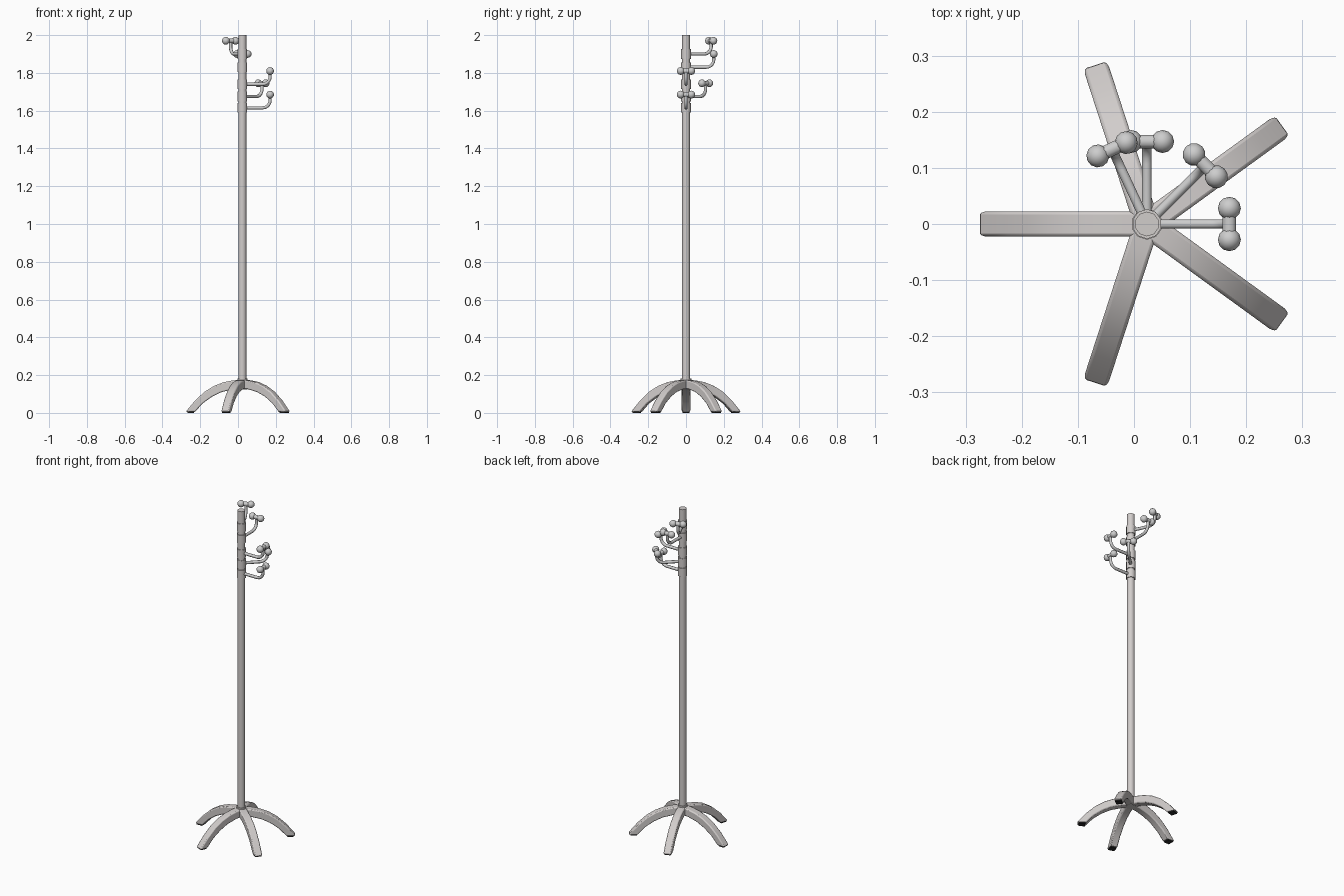
import bpy, bmesh, math
from mathutils import Vector, Matrix

if "Cube" in bpy.data.objects:
    bpy.data.objects.remove(bpy.data.objects["Cube"])

CX = 0.023  # pole axis offset in x


def mat(name, c):
    m = bpy.data.materials.new(name)
    m.diffuse_color = (*c, 1)
    m.use_nodes = True
    m.node_tree.nodes["Principled BSDF"].inputs["Base Color"].default_value = m.diffuse_color
    return m


WOOD = mat("pale grey", (0.64, 0.61, 0.60))
METAL = mat("neutral grey", (0.61, 0.61, 0.61))
BLACK = mat("black rubber", (0.02, 0.02, 0.02))


def finish(bm, name, material, angle=0.0, bevel=0.0):
    bmesh.ops.recalc_face_normals(bm, faces=bm.faces)
    me = bpy.data.meshes.new(name)
    bm.to_mesh(me)
    bm.free()
    me.materials.append(material)
    ob = bpy.data.objects.new(name, me)
    bpy.context.collection.objects.link(ob)
    ob.matrix_world = Matrix.Translation((CX, 0, 0)) @ Matrix.Rotation(angle, 4, 'Z')
    if bevel:
        b = ob.modifiers.new("bevel", 'BEVEL')
        b.width, b.segments = bevel, 2
        b.limit_method, b.angle_limit = 'ANGLE', math.radians(50)
    bpy.ops.object.select_all(action='DESELECT')
    ob.select_set(True)
    bpy.context.view_layer.objects.active = ob
    bpy.ops.object.shade_smooth_by_angle(angle=math.radians(47))
    return ob


def tube(bm, pts, r, n=8):
    """Round tube along points lying in a common plane or line."""
    pts = [Vector(p) for p in pts]
    rings = []
    for i, p in enumerate(pts):
        t = (pts[min(i + 1, len(pts) - 1)] - pts[max(i - 1, 0)]).normalized()
        u = t.cross(Vector((0, 1, 0)))
        if u.length < 0.1:
            u = Vector((1, 0, 0))
        u.normalize()
        v = t.cross(u)
        rings.append([bm.verts.new(p + r * (u * math.cos(a) + v * math.sin(a)))
                      for a in (2 * math.pi * (k + 0.5) / n for k in range(n))])
    for a, b in zip(rings, rings[1:]):
        for k in range(n):
            bm.faces.new((a[k], a[(k + 1) % n], b[(k + 1) % n], b[k]))
    bm.faces.new(rings[0])
    bm.faces.new(rings[-1])


def column(name, z0, z1, r, n, material):
    bm = bmesh.new()
    tube(bm, [(0, 0, z0), (0, 0, z1)], r, n)
    return finish(bm, name, material)


# pole and base collar
column("pole", 0.13, 2.0, 0.022, 10, WOOD)
column("base_collar", 0.125, 0.182, 0.028, 10, WOOD)

# arched legs with dark foot pads
outline = [(0, .175), (.05, .172), (.10, .162), (.15, .143), (.20, .112),
           (.25, .066), (.30, .006), (.25, .006), (.21, .05), (.16, .086),
           (.11, .110), (.05, .125), (0, .128)]
for i in range(5):
    ang = math.radians(36 + 72 * i)
    bm = bmesh.new()
    f = bm.faces.new([bm.verts.new((x, -0.0225, z)) for x, z in outline])
    ext = bmesh.ops.extrude_face_region(bm, geom=[f])
    bmesh.ops.translate(bm, vec=(0, 0.045, 0),
                        verts=[v for v in ext["geom"] if isinstance(v, bmesh.types.BMVert)])
    finish(bm, f"leg_{i + 1}", WOOD, ang, 0.006)
    bm = bmesh.new()
    bmesh.ops.create_cube(bm, size=1, matrix=Matrix.Translation((0.273, 0, 0.005))
                          @ Matrix.Diagonal((0.036, 0.036, 0.01, 1)))
    finish(bm, f"foot_pad_{i + 1}", BLACK, ang)

# hooks: sleeve, bent arm, crossbar with two balls
for i, (z, deg) in enumerate([(1.615, 0), (1.675, 45), (1.74, 0), (1.83, 90), (1.90, 115)]):
    column(f"hook_sleeve_{i + 1}", z - 0.026, z + 0.026, 0.0265, 10, WOOD)
    ang = math.radians(deg)
    R, B = 0.147, 0.04
    bend = [(R - B + B * math.sin(t), 0, z + B - B * math.cos(t))
            for t in (math.pi / 2 * k / 5 for k in range(6))]
    bm = bmesh.new()
    tube(bm, [(0.01, 0, z)] + bend + [(R, 0, z + 0.068)], 0.009)
    finish(bm, f"hook_arm_{i + 1}", METAL, ang)
    bm = bmesh.new()
    tube(bm, [(R, -0.025, z + 0.07), (R, 0.025, z + 0.07)], 0.013)
    for s in (-1, 1):
        bmesh.ops.create_uvsphere(bm, u_segments=12, v_segments=8, radius=0.0205,
                                  matrix=Matrix.Translation((R, s * 0.028, z + 0.07)))
    finish(bm, f"hook_knobs_{i + 1}", METAL, ang)
